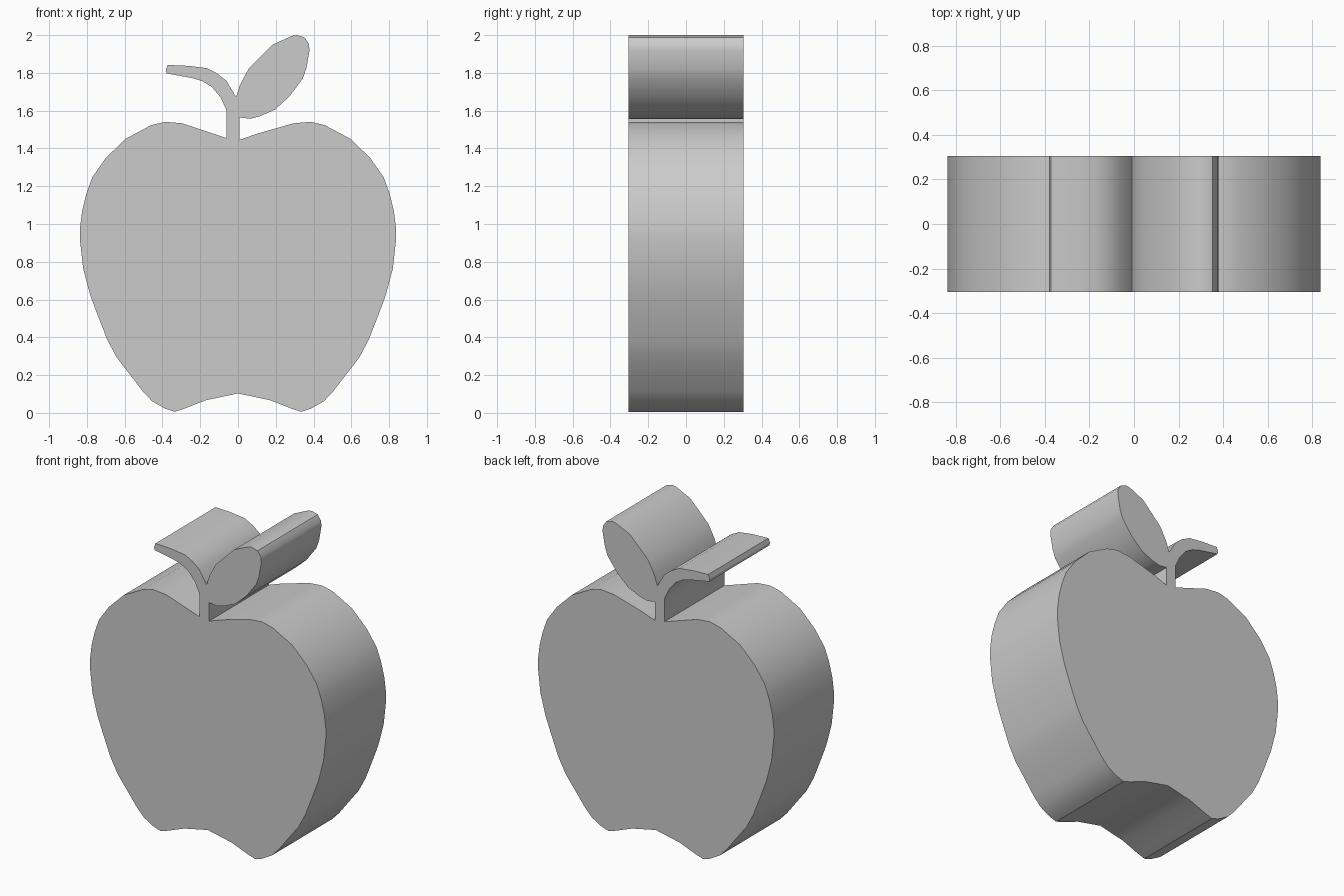
import bpy, bmesh
from mathutils import Vector

HALF_DEPTH = 0.305

# Right half of the fruit, from bottom notch up to the stem
half = [(0.17, 0.067), (0.28, 0.024), (0.335, 0.006), (0.385, 0.022),
        (0.455, 0.062), (0.505, 0.115), (0.57, 0.2), (0.642, 0.293),
        (0.692, 0.387), (0.742, 0.515), (0.783, 0.625), (0.82, 0.765),
        (0.837, 0.92), (0.837, 0.975), (0.825, 1.07), (0.803, 1.16),
        (0.771, 1.248), (0.702, 1.347), (0.597, 1.45), (0.46, 1.523),
        (0.385, 1.541), (0.295, 1.533)]

# Leaf: from stem base on the right, round the tip, back to the fork
leaf = [(0.008, 1.564), (0.065, 1.557), (0.115, 1.57), (0.195, 1.605),
        (0.272, 1.675), (0.343, 1.77), (0.362, 1.825), (0.379, 1.92),
        (0.375, 1.955), (0.352, 1.988), (0.312, 2.0), (0.283, 1.995),
        (0.185, 1.95), (0.055, 1.82), (0.01, 1.735)]

# Curved stem: from the fork, out to the cut end, back to the fruit
stem = [(-0.01, 1.672), (-0.06, 1.757), (-0.11, 1.797), (-0.165, 1.825),
        (-0.26, 1.837), (-0.372, 1.842), (-0.382, 1.815), (-0.378, 1.797),
        (-0.245, 1.773), (-0.19, 1.757), (-0.14, 1.727), (-0.092, 1.67),
        (-0.06, 1.6), (-0.06, 1.455)]

outline = ([(0, 0.103)] + half + [(0.1, 1.478), (0.008, 1.445)]
           + leaf + stem + [(-x, z) for x, z in reversed(half)])

# Extrude the silhouette front to back
bm = bmesh.new()
front = bm.faces.new([bm.verts.new((x, -HALF_DEPTH, z)) for x, z in outline])
ret = bmesh.ops.extrude_face_region(bm, geom=[front], use_keep_orig=True)
verts = [g for g in ret["geom"] if isinstance(g, bmesh.types.BMVert)]
bmesh.ops.translate(bm, verts=verts, vec=Vector((0, 2 * HALF_DEPTH, 0)))
bmesh.ops.recalc_face_normals(bm, faces=bm.faces)
mesh = bpy.data.meshes.new("apple")
bm.to_mesh(mesh)
bm.free()

apple = bpy.data.objects.new("apple", mesh)
bpy.context.collection.objects.link(apple)
bpy.context.view_layer.objects.active = apple
apple.select_set(True)
bpy.ops.object.shade_smooth_by_angle()
